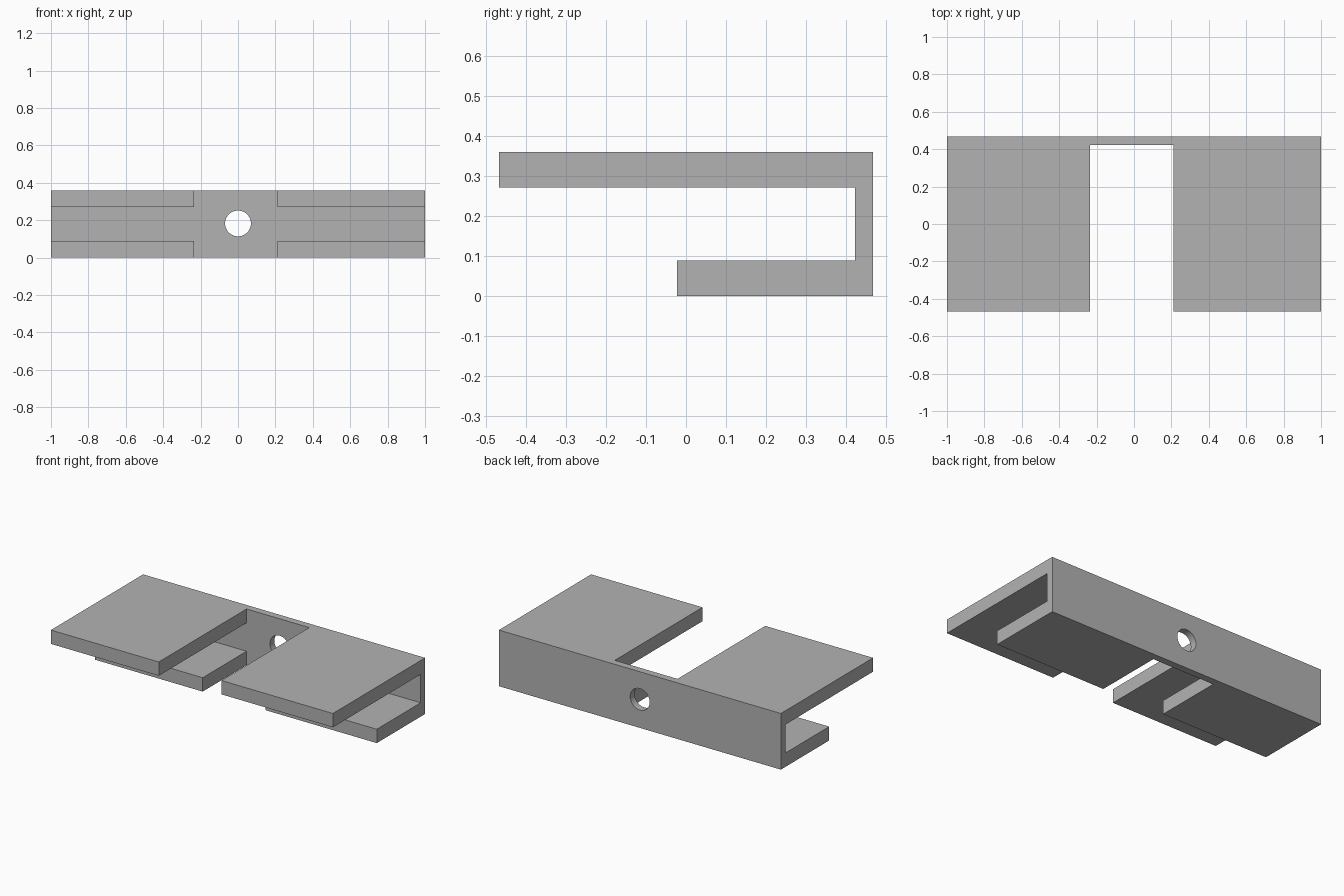
import bpy
import bmesh
import math

if "Cube" in bpy.data.objects:
    bpy.data.objects.remove(bpy.data.objects["Cube"])

# Main dimensions
HALF_DEPTH, HEIGHT = 0.467, 0.36
LIP = 0.089           # thickness of both flanges
WALL_FRONT = 0.422    # front face of the back wall
LOWER_FRONT = -0.022  # front edge of the short lower flange
SLOT = (-0.235, 0.21)

grey = bpy.data.materials.new("plain grey")
grey.use_nodes = True
colour = (0.45, 0.45, 0.45, 1)
grey.diffuse_color = colour
grey.node_tree.nodes["Principled BSDF"].inputs["Base Color"].default_value = colour


def extrude_profile(name, points, x0, x1):
    """Extrude a closed (y, z) profile along x."""
    bm = bmesh.new()
    face = bm.faces.new([bm.verts.new((x0, y, z)) for y, z in points])
    result = bmesh.ops.extrude_face_region(bm, geom=[face])
    moved = [v for v in result["geom"] if isinstance(v, bmesh.types.BMVert)]
    bmesh.ops.translate(bm, verts=moved, vec=(x1 - x0, 0, 0))
    bmesh.ops.recalc_face_normals(bm, faces=bm.faces)
    mesh = bpy.data.meshes.new(name)
    bm.to_mesh(mesh)
    bm.free()
    mesh.materials.append(grey)
    obj = bpy.data.objects.new(name, mesh)
    bpy.context.collection.objects.link(obj)
    return obj


def cut(target, cutter):
    """Subtract the cutter, then discard it."""
    cutter.hide_render = True
    mod = target.modifiers.new("cut", "BOOLEAN")
    mod.operation, mod.solver, mod.object = "DIFFERENCE", "EXACT", cutter
    bpy.ops.object.select_all(action="DESELECT")
    bpy.context.view_layer.objects.active = target
    target.select_set(True)
    bpy.ops.object.modifier_apply(modifier=mod.name)
    bpy.data.objects.remove(cutter)


# C-shaped bracket with a long upper flange and a short lower one
bracket = extrude_profile("clip_bracket", [
    (LOWER_FRONT, 0), (HALF_DEPTH, 0), (HALF_DEPTH, HEIGHT), (-HALF_DEPTH, HEIGHT),
    (-HALF_DEPTH, HEIGHT - LIP), (WALL_FRONT, HEIGHT - LIP),
    (WALL_FRONT, LIP), (LOWER_FRONT, LIP)], -1, 1)

# Central slot through both flanges
cut(bracket, extrude_profile("slot_cutter", [
    (-1, -1), (WALL_FRONT, -1), (WALL_FRONT, 1), (-1, 1)], *SLOT))

# Screw hole through the back wall
bpy.ops.mesh.primitive_cylinder_add(
    vertices=48, radius=0.069, depth=0.3,
    location=(0, HALF_DEPTH, HEIGHT / 2 + 0.003), rotation=(math.pi / 2, 0, 0))
hole = bpy.context.object
hole.name = "hole_cutter"
hole.data.materials.append(grey)
cut(bracket, hole)

# Smooth the hole while keeping the plate edges crisp
bpy.ops.object.shade_smooth_by_angle(angle=math.radians(30))
